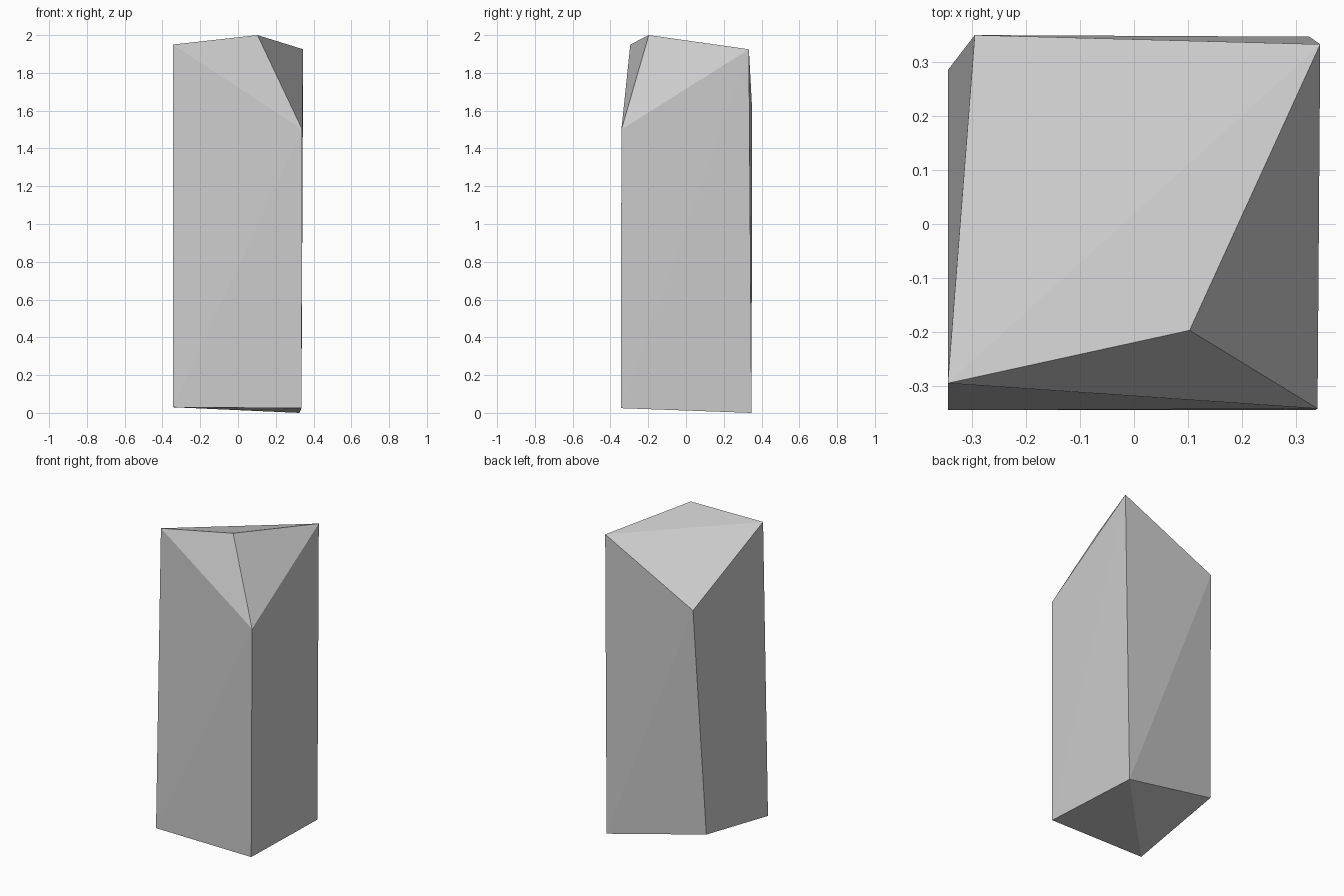
import bpy
import bmesh

default = bpy.data.objects.get("Cube")
if default:
    bpy.data.objects.remove(default, do_unlink=True)

# Stone colour
stone = bpy.data.materials.new("light grey stone")
stone.use_nodes = True
grey = (0.6, 0.6, 0.6, 1.0)
stone.diffuse_color = grey
stone.node_tree.nodes["Principled BSDF"].inputs["Base Color"].default_value = grey

# Corner rings, counter-clockwise from the front corner at -x
lower_ring = [(-0.345, -0.345, 0.03), (0.336, -0.345, 0.025),
              (0.325, 0.347, 0.0), (-0.345, 0.285, 0.15)]
upper_ring = [(-0.345, -0.295, 1.95), (0.34, -0.342, 1.5),
              (0.345, 0.333, 1.925), (-0.295, 0.35, 1.61)]
peak_point = (0.103, -0.197, 2.0)

bm = bmesh.new()
low = [bm.verts.new(p) for p in lower_ring]
top = [bm.verts.new(p) for p in upper_ring]
peak = bm.verts.new(peak_point)

# Four side walls, each split from its lower corner to the next upper corner
for i in range(4):
    j = (i + 1) % 4
    bm.faces.new((low[i], low[j], top[j]))
    bm.faces.new((low[i], top[j], top[i]))

# Base folded along one diagonal
bm.faces.new((low[0], low[2], low[1]))
bm.faces.new((low[0], low[3], low[2]))

# Chipped top: three facets meet at the peak, one slopes to the back
for a, b in ((0, 1), (1, 2), (2, 0)):
    bm.faces.new((top[a], top[b], peak))
bm.faces.new((top[0], top[2], top[3]))

bmesh.ops.recalc_face_normals(bm, faces=bm.faces[:])
mesh = bpy.data.meshes.new("stone_pillar")
bm.to_mesh(mesh)
bm.free()
mesh.materials.append(stone)
pillar = bpy.data.objects.new("stone_pillar", mesh)
bpy.context.collection.objects.link(pillar)
